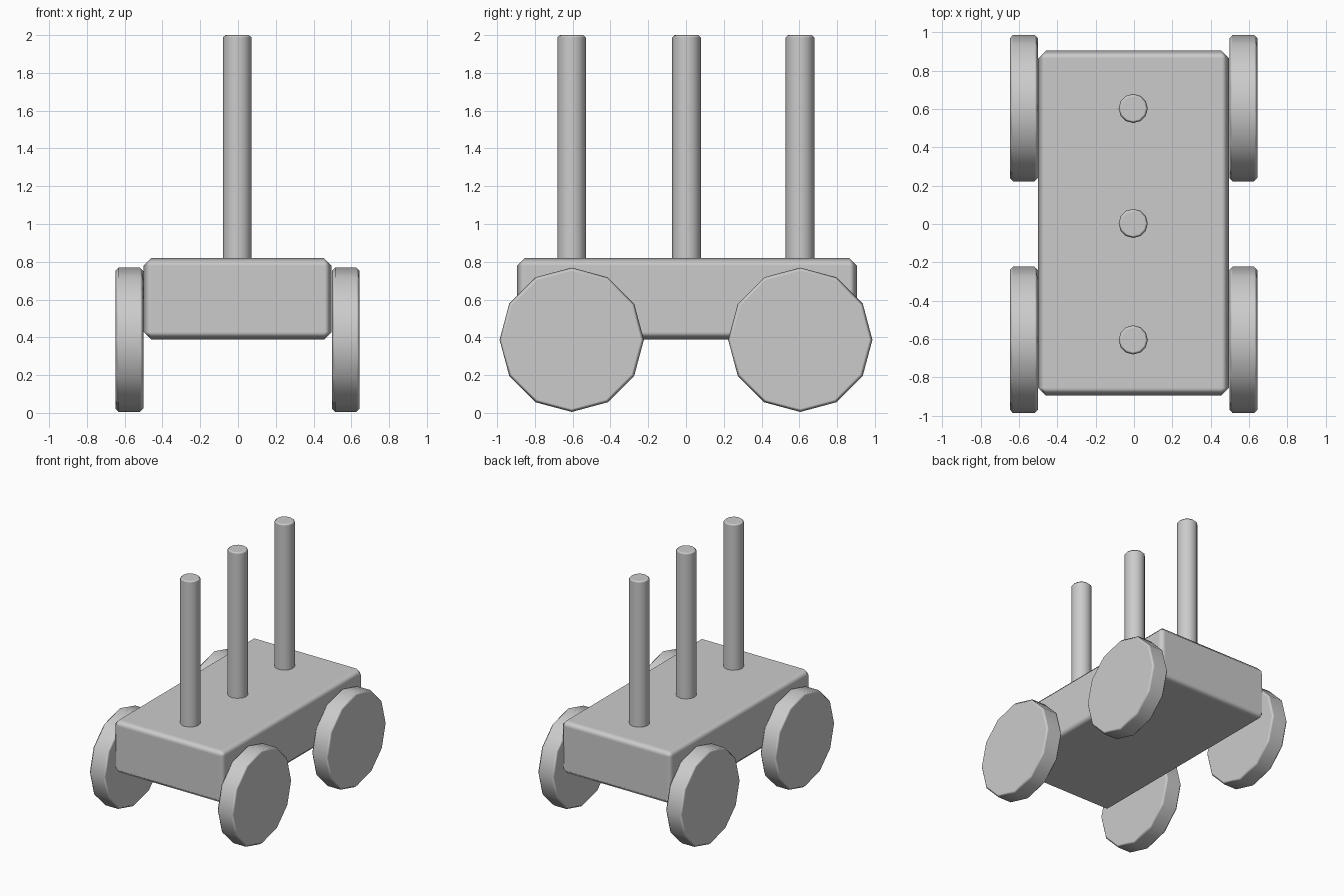
import bpy
from math import pi

if "Cube" in bpy.data.objects:
    bpy.data.objects.remove(bpy.data.objects["Cube"], do_unlink=True)

# One plain grey for the whole model
grey = bpy.data.materials.new("plain grey")
grey.use_nodes = True
colour = (0.6, 0.6, 0.6, 1)
grey.diffuse_color = colour
grey.node_tree.nodes["Principled BSDF"].inputs["Base Color"].default_value = colour


def finish(name, width, angle):
    """Name, colour, chamfer and softly shade the active part."""
    ob = bpy.context.object
    ob.name = name
    ob.data.materials.append(grey)
    bpy.ops.object.transform_apply(location=False, rotation=True, scale=True)
    bpy.ops.object.shade_smooth()
    bevel = ob.modifiers.new("chamfer", "BEVEL")
    bevel.width = width
    bevel.segments = 1
    bevel.limit_method = "ANGLE"
    bevel.angle_limit = angle
    bevel.harden_normals = True
    return ob


# Body block
bpy.ops.mesh.primitive_cube_add(size=1, location=(-0.002, 0.005, 0.604))
bpy.context.object.scale = (0.996, 1.8, 0.43)
finish("body", 0.04, 0.6)

# Three upright rods along the middle
for name, y in (("front", -0.605), ("middle", 0.003), ("back", 0.603)):
    bpy.ops.mesh.primitive_cylinder_add(
        vertices=12, radius=0.076, depth=1.25, location=(-0.004, y, 1.375))
    finish(name + "_rod", 0.013, 0.9)

# Four twelve-sided wheels
for side, x in (("left", 0.571), ("right", -0.575)):
    for end, y in (("front", -0.605), ("back", 0.605)):
        bpy.ops.mesh.primitive_cylinder_add(
            vertices=12, radius=0.382, depth=0.147,
            location=(x, y, 0.387), rotation=(0, pi / 2, 0))
        finish(f"{end}_{side}_wheel", 0.017, 0.9)
